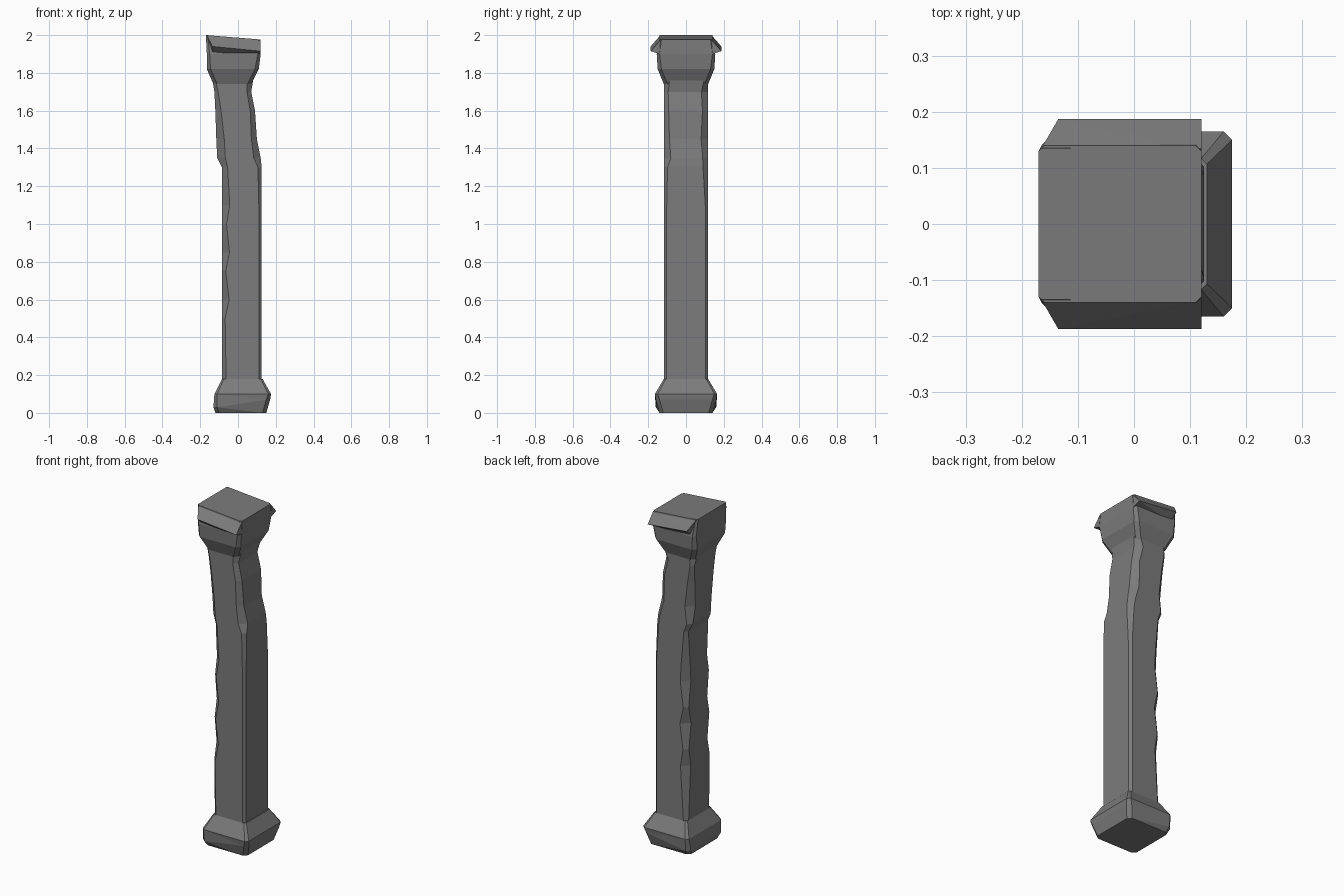
import bpy
import bmesh
import random

random.seed(4)

if "Cube" in bpy.data.objects:
    bpy.data.objects.remove(bpy.data.objects["Cube"], do_unlink=True)

stone = bpy.data.materials.new("grey stone")
stone.use_nodes = True
grey = (0.2, 0.2, 0.2, 1)
stone.diffuse_color = grey
stone.node_tree.nodes["Principled BSDF"].inputs["Base Color"].default_value = grey


def ring(height, left, right, depth, chips):
    """Rectangle whose corners are cut off, running round from the front left."""
    front_left, front_right, back_right, back_left = chips
    return [
        (left, front_left - depth, height),
        (left + front_left, -depth, height),
        (right - front_right, -depth, height),
        (right, front_right - depth, height),
        (right, depth - back_right, height),
        (right - back_right, depth, height),
        (left + back_left, depth, height),
        (left, depth - back_left, height),
    ]


def loft(name, rings):
    """Skin a stack of matching rings and close both ends."""
    bm = bmesh.new()
    loops = [[bm.verts.new(point) for point in points] for points in rings]
    for low, high in zip(loops, loops[1:]):
        low_next = low[1:] + low[:1]
        high_next = high[1:] + high[:1]
        for corners in zip(low, low_next, high_next, high):
            bm.faces.new(corners)
    bm.faces.new(reversed(loops[0]))
    bm.faces.new(loops[-1])
    bmesh.ops.triangulate(bm, faces=bm.faces[:])
    bmesh.ops.recalc_face_normals(bm, faces=bm.faces[:])
    mesh = bpy.data.meshes.new(name)
    bm.to_mesh(mesh)
    bm.free()
    mesh.materials.append(stone)
    part = bpy.data.objects.new(name, mesh)
    bpy.context.collection.objects.link(part)


def clean_chips(size):
    return [size] * 4


def worn_chips(height):
    """Left corners are chipped all the way up, right corners only near the top."""
    clean = 0.015
    left_wear = 0.045
    right_wear = 0.04 if height > 1.1 else clean
    return [random.uniform(clean, wear)
            for wear in (left_wear, right_wear, right_wear, left_wear)]


def undercut(points, lift):
    """Raise the right-hand corners of a ring, where the underside is worn away."""
    return [(x, y, z + lift if x > 0 else z) for x, y, z in points]


def tilt(points, slope):
    """Slope a ring down towards the right."""
    left = min(x for x, y, z in points)
    return [(x, y, z - slope * (x - left)) for x, y, z in points]


# Flared base with a worn underside
base_foot = ring(0, -0.12, 0.15, 0.14, clean_chips(0.02))
base_underside = ring(0.03, -0.13, 0.17, 0.16, clean_chips(0.02))
base_rim = ring(0.1, -0.125, 0.175, 0.165, clean_chips(0.015))
base_neck = ring(0.18, -0.085, 0.13, 0.117, clean_chips(0.01))
loft("base", [base_foot, undercut(base_underside, 0.04), base_rim, base_neck])

# Worn square shaft that steps to the left above the break
straight_heights = (0.17, 0.5, 0.6, 0.75, 0.85, 1, 1.1, 1.3)
shaft = [ring(height, -0.085, 0.125, 0.117, worn_chips(height))
         for height in straight_heights]
for height, left, right in (
    (1.35, -0.11, 0.12),
    (1.45, -0.115, 0.1),
    (1.6, -0.12, 0.09),
    (1.7, -0.125, 0.07),
    (1.76, -0.135, 0.08),
):
    shaft.append(ring(height, left, right, 0.117, worn_chips(height)))
loft("shaft", shaft)

# Flared capital with a tilted top
capital_neck = ring(1.74, -0.13, 0.07, 0.117, clean_chips(0.02))
capital_swell = ring(1.82, -0.165, 0.11, 0.15, clean_chips(0.02))
capital_rim = ring(1.9, -0.165, 0.12, 0.155, clean_chips(0.015))
capital_top = tilt(ring(2, -0.17, 0.12, 0.14, clean_chips(0.01)), 0.08)
loft("capital", [capital_neck, capital_swell, capital_rim, capital_top])


def lip_section(x, side, drop):
    """Triangular slice: top edge, overhanging tip, foot on the capital."""
    tuck = 0.03 if x < 0 else 0
    return [
        (x, side * 0.135, 2 - drop),
        (x + tuck, side * 0.187, 1.94 - drop),
        (x + tuck, side * 0.14, 1.9),
    ]


# Broken lips overhanging the front and back of the top
for name, side in (("front_lip", -1), ("back_lip", 1)):
    loft(name, [lip_section(-0.165, side, 0), lip_section(0.12, side, 0.025)])
